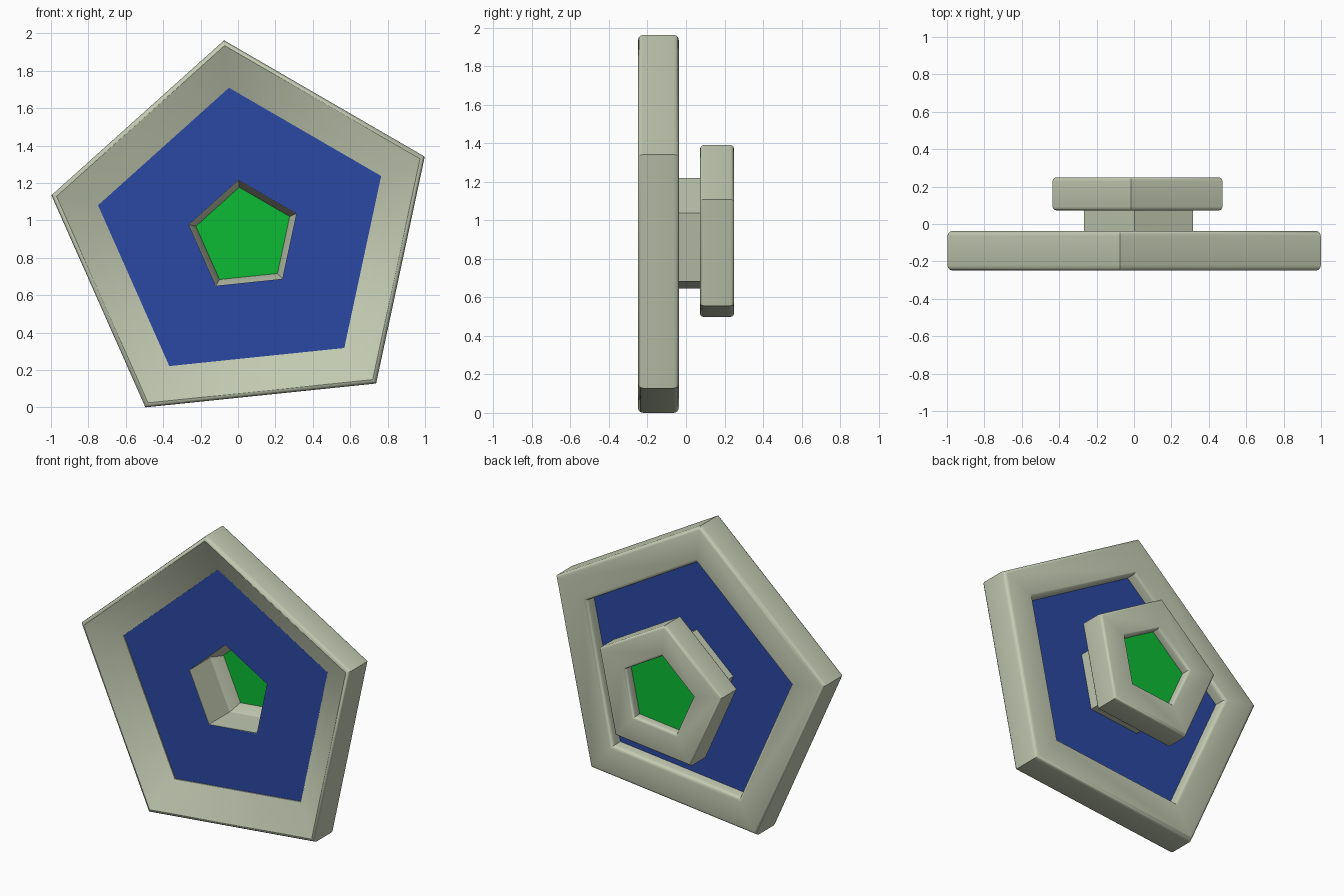
import bpy, bmesh, math

if "Cube" in bpy.data.objects:
    bpy.data.objects.remove(bpy.data.objects["Cube"])

CX, CZ, TURN = 0.034, 0.913, math.radians(95.9)   # shared pentagon centre and tilt


def material(name, rgb):
    m = bpy.data.materials.new(name)
    m.diffuse_color = (*rgb, 1)
    m.use_nodes = True
    m.node_tree.nodes["Principled BSDF"].inputs["Base Color"].default_value = m.diffuse_color
    return m


sage = material("pale sage", (0.55, 0.60, 0.45))
blue = material("deep blue", (0.024, 0.065, 0.36))
green = material("bright green", (0.004, 0.50, 0.035))


def pentagon_sweep(name, profile, mat):
    """Sweep a closed (radius, y) profile around a tilted pentagon."""
    bm = bmesh.new()
    loops = []
    for k in range(5):
        a = TURN + k * math.tau / 5
        loops.append([bm.verts.new((CX + r * math.cos(a), y, CZ + r * math.sin(a)))
                      for r, y in profile])
    n = len(profile)
    for k in range(5):
        p, q = loops[k], loops[(k + 1) % 5]
        for i in range(n):
            j = (i + 1) % n
            if profile[i][0] == 0 and profile[j][0] == 0:
                continue
            bm.faces.new((p[i], p[j], q[j], q[i]))
    bmesh.ops.remove_doubles(bm, verts=bm.verts, dist=1e-5)
    bmesh.ops.dissolve_degenerate(bm, edges=bm.edges, dist=1e-5)
    bmesh.ops.recalc_face_normals(bm, faces=bm.faces)
    me = bpy.data.meshes.new(name)
    bm.to_mesh(me)
    bm.free()
    me.materials.append(mat)
    ob = bpy.data.objects.new(name, me)
    bpy.context.collection.objects.link(ob)
    bpy.ops.object.select_all(action='DESELECT')
    ob.select_set(True)
    bpy.context.view_layer.objects.active = ob
    bpy.ops.object.shade_smooth_by_angle(angle=math.radians(40))
    return ob


def corner(r, y, b, a0):
    """Quarter-round profile corner centred on (r, y), starting at angle a0."""
    return [(r + b * math.cos(math.radians(a0 + 30 * i)),
             y + b * math.sin(math.radians(a0 + 30 * i))) for i in range(4)]


def frame(name, outer, inner, y0, y1, b, front):
    """Frame with a flat rounded back; 'front' gives the inner front profile points."""
    profile = corner(outer - b, y0 + b, b, -90) + corner(outer - b, y1 - b, b, 0)
    profile += corner(inner + b, y1 - b, b, 90) + front
    return pentagon_sweep(name, profile, sage)


def panel(name, outer, inner, y, t, mat):
    return pentagon_sweep(name, [(outer, y - t), (outer, y + t), (inner, y + t), (inner, y - t)], mat)


# large front frame, dished towards its pierced blue panel
frame("front_frame", 1.055, 0.80, -0.249, -0.037, 0.028, [(0.80, -0.145), (0.90, -0.19)])
panel("front_panel", 0.81, 0.305, -0.128, 0.01, blue)

# small rear frame with its green panel
frame("rear_frame", 0.48, 0.265, 0.073, 0.249, 0.02, [(0.265, 0.16), (0.31, 0.073)])
panel("rear_panel", 0.275, 0, 0.178, 0.01, green)

# thin tube joining the two frames
panel("connecting_tube", 0.309, 0.303, -0.029, 0.109, sage)
